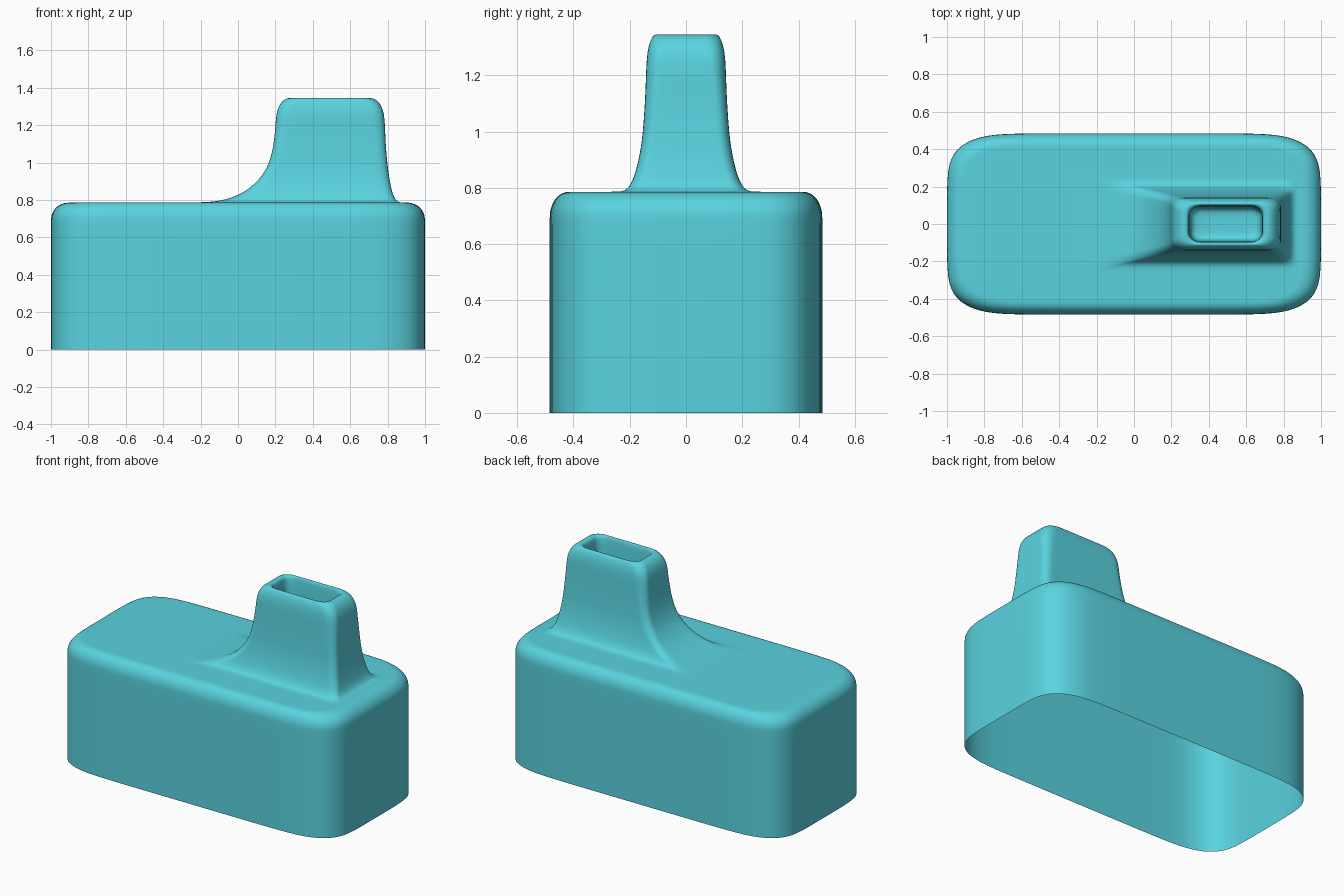
import bpy, bmesh, math

if "Cube" in bpy.data.objects:
    bpy.data.objects.remove(bpy.data.objects["Cube"])

SEG = 8    # steps per rounded corner
SIDE = 4   # steps along each straight side


def ring(z, x0, x1, hy, rx, ry, n):
    """Rounded rectangle outline at height z with super-elliptic corners."""
    corners = [(x1, hy, 1, 1), (x0, hy, -1, 1), (x0, -hy, -1, -1), (x1, -hy, 1, -1)]
    pts = []
    for i, (x, y, sx, sy) in enumerate(corners):
        arc = []
        for k in range(SEG + 1):
            a = math.pi / 2 * k / SEG
            u, v = math.cos(a) ** (2 / n), math.sin(a) ** (2 / n)
            arc.append((x - sx * rx * (1 - u), y - sy * ry * (1 - v), z))
        if i % 2:
            arc.reverse()
        if pts:
            pts += between(pts[-1], arc[0])
        pts += arc
    return pts + between(pts[-1], pts[0])


def between(a, b):
    return [tuple(p + (q - p) * k / SIDE for p, q in zip(a, b)) for k in range(1, SIDE)]


rings = []
# body walls
for z in (0, 0.35, 0.64):
    rings.append(ring(z, -1, 1, 0.485, 0.45, 0.3, 3.2))
# rounded shoulder
for k in range(7):
    a = math.pi / 2 * k / 6
    c = 1 - math.cos(a)
    rings.append(ring(0.696 + 0.09 * math.sin(a), -1 + 0.09 * c, 1 - 0.09 * c,
                      0.485 - 0.065 * c, 0.45 - 0.09 * c, 0.3 - 0.065 * c, 3.2))
# flat top easing toward the spout
rings.append(ring(0.786, -0.86, 0.90, 0.40, 0.30, 0.2, 3.2))
rings.append(ring(0.786, -0.50, 0.89, 0.30, 0.10, 0.08, 2.5))

# flared spout, rim and blind socket: z, left x, right x, half depth
spout = [(0.786, -0.25, 0.875, 0.245), (0.788, -0.16, 0.862, 0.225),
         (0.797, -0.08, 0.845, 0.206), (0.825, 0.0, 0.829, 0.19),
         (0.86, 0.06, 0.82, 0.178), (0.91, 0.115, 0.81, 0.166),
         (0.97, 0.155, 0.801, 0.156), (1.04, 0.18, 0.794, 0.15),
         (1.12, 0.194, 0.788, 0.145), (1.20, 0.20, 0.786, 0.142),
         (1.26, 0.205, 0.781, 0.14), (1.30, 0.217, 0.768, 0.134),
         (1.33, 0.237, 0.748, 0.124), (1.345, 0.262, 0.722, 0.113),
         (1.345, 0.283, 0.70, 0.104), (1.335, 0.291, 0.69, 0.099),
         (1.30, 0.296, 0.685, 0.095), (1.14, 0.30, 0.68, 0.09),
         (1.11, 0.31, 0.67, 0.082), (1.10, 0.35, 0.63, 0.055)]
for z, x0, x1, hy in spout:
    r = 0.045 if z < 1.2 else 0.055
    rings.append(ring(z, x0, x1, hy, r * 1.3, min(r, hy * 0.9), 2.2))

# loft the rings into one skin, open at the bottom
bm = bmesh.new()
loops = [[bm.verts.new(p) for p in r] for r in rings]
for lo, hi in zip(loops, loops[1:]):
    for i in range(len(lo)):
        j = (i + 1) % len(lo)
        bm.faces.new((lo[i], lo[j], hi[j], hi[i]))
# socket floor
last = loops[-1]
mid = bm.verts.new((0.49, 0, 1.10))
for i in range(len(last)):
    bm.faces.new((last[i], last[(i + 1) % len(last)], mid))
for f in bm.faces:
    f.smooth = True
mesh = bpy.data.meshes.new("housing")
bm.to_mesh(mesh)
bm.free()
housing = bpy.data.objects.new("housing_with_spout", mesh)
bpy.context.collection.objects.link(housing)

sub = housing.modifiers.new("smooth", 'SUBSURF')
sub.levels = sub.render_levels = 1

# turquoise plastic
mat = bpy.data.materials.new("turquoise")
mat.diffuse_color = (0.1, 0.65, 0.74, 1)
mat.use_nodes = True
mat.node_tree.nodes["Principled BSDF"].inputs["Base Color"].default_value = mat.diffuse_color
mesh.materials.append(mat)
